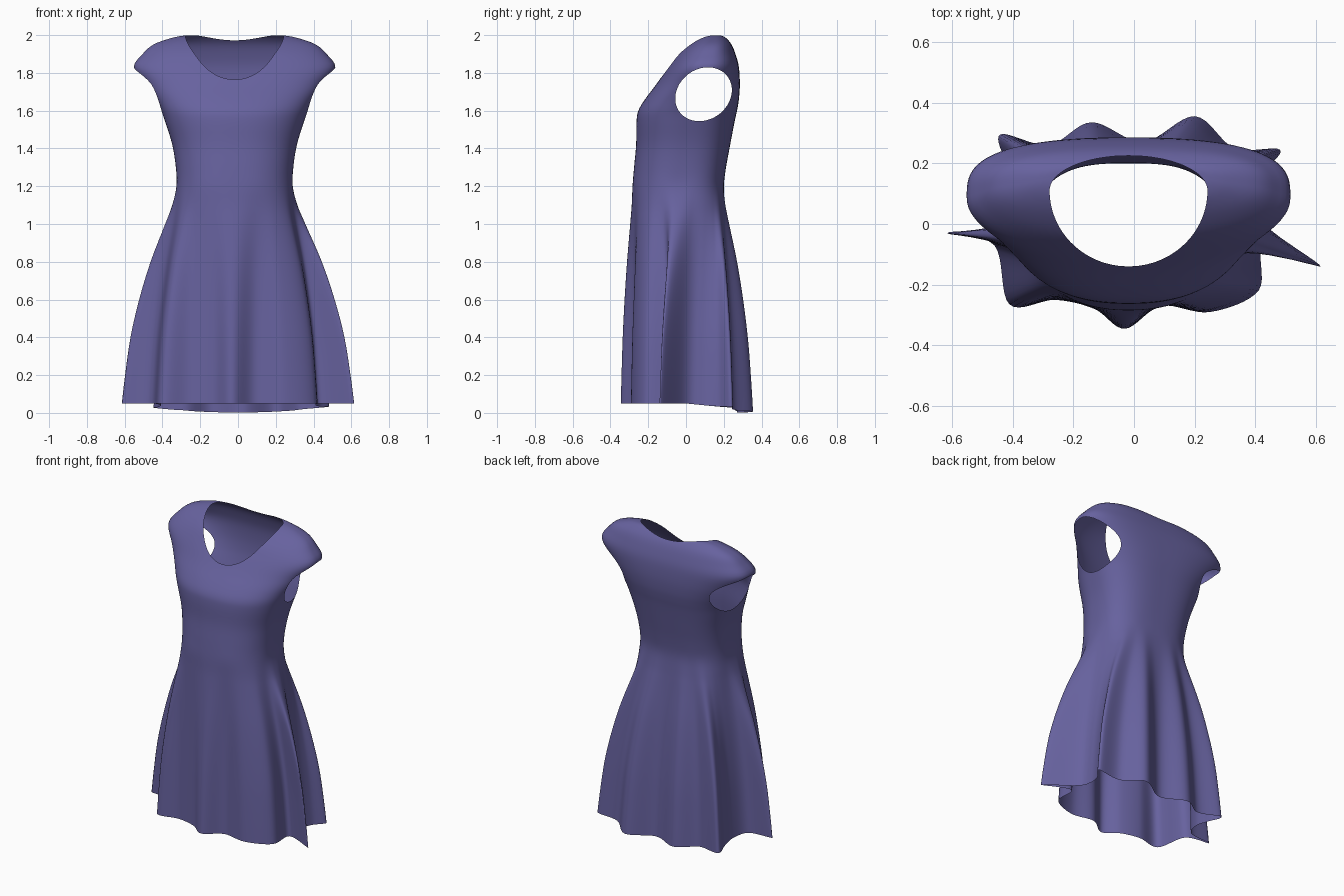
import bpy, bmesh, math
from math import cos, sin, pi

old = bpy.data.objects.get("Cube")
if old:
    bpy.data.objects.remove(old, do_unlink=True)

CENTRE_X = -0.018
COLUMN_STEPS, ROW_STEPS = 8, 4

# Fluted hem outline, counter-clockwise from the left side, even steps round the waist
HEM = [(.44, -.01), (.41, .08), (.43, .17), (.48, .245), (.33, .25), (.2, .355),
       (.03, .27), (-.14, .335), (-.28, .26), (-.44, .295), (-.42, .19), (-.41, .09),
       (-.46, -.01), (-.615, -.03), (-.46, -.07), (-.41, -.265), (-.26, -.25), (-.13, -.28),
       (-.03, -.345), (.09, -.27), (.25, -.29), (.41, -.22), (.43, -.07), (.615, -.14)]

# Height, half width, front y, back y, share of the hem outline
RINGS = [(.05, .31, -.283, .2, 1), (.2, .31, -.283, .2, .94), (.4, .31, -.283, .2, .84),
         (.6, .31, -.283, .2, .68), (.8, .31, -.283, .2, .47), (1, .31, -.283, .2, .2),
         (1.1, .31, -.283, .2, .07), (1.2, .308, -.283, .2, 0), (1.3, .311, -.275, .212, 0),
         (1.42, .33, -.264, .234, 0), (1.54, .367, -.262, .257, 0), (1.6, .39, -.252, .27, 0),
         (1.66, .422, -.217, .28, 0), (1.74, .475, -.157, .285, 0), (1.83, .533, -.095, .28, 0),
         (1.9, .487, -.045, .262, 0), (1.95, .43, .01, .241, 0), (1.983, .34, .06, .215, 0),
         (1.997, .27, .1, .195, 0), (2.0, .2, .13, .18, 0)]


def spline(points, steps, closed):
    """Smooth curve through tuples of any length."""
    n = len(points)
    pick = (lambda i: points[i % n]) if closed else (lambda i: points[min(max(i, 0), n - 1)])
    out = []
    for i in range(n if closed else n - 1):
        quad = [pick(i + k) for k in (-1, 0, 1, 2)]
        for s in range(steps):
            t = s / steps
            out.append(tuple(b + t * (c - a + t * (2*a - 5*b + 4*c - d + t * (3*(b - c) + d - a))) / 2
                             for a, b, c, d in zip(*quad)))
    return out if closed else out + [points[-1]]


def unit_section(turn):
    """Rounded cross-section, squarer at the back; side flutes start at mid depth."""
    angle = turn + 0.25 * cos(turn)
    power = 0.7 if sin(angle) > 0 else 0.86
    return [math.copysign(abs(v) ** power, v) for v in (cos(angle), sin(angle))]


def cut_opening(bm, field):
    """Trim away the cloth where field is negative, with a clean edge."""
    fresh = []
    for e in list(bm.edges):
        a, b = e.verts
        fa, fb = field(a.co), field(b.co)
        if fa * fb < 0:
            fresh.append(bmesh.utils.edge_split(e, a, fa / (fa - fb))[1])
    bmesh.ops.connect_verts(bm, verts=fresh)
    inside = [f for f in bm.faces if field(f.calc_center_median()) < 0]
    bmesh.ops.delete(bm, geom=inside, context='FACES')


def neck(p):
    if p.z < 1.5:
        return 1
    depth = 0.25 if p.y < 0.11 else 0.115
    return ((p.x - CENTRE_X) / 0.26) ** 2 + ((p.y - 0.11) / depth) ** 2 - 1


def armhole(p):
    y = p.y - 0.093
    z = p.z - 1.687 - 0.15 * y
    return (y / 0.15) ** 2 + (z / 0.141) ** 2 - 1


# Dress surface: bodice rings that blend into the fluted skirt
bm = bmesh.new()
hem = spline(HEM, COLUMN_STEPS, True)
count = len(hem)
section = [unit_section(2 * pi * i / count) for i in range(count)]
rows = []
for z, width, front, back, share in spline(RINGS, ROW_STEPS, False):
    row = []
    for (hx, hy), (ux, uy) in zip(hem, section):
        x = CENTRE_X + width * ux
        y = (front + back) / 2 + (back - front) / 2 * uy
        # The hem dips at the back
        dip = min(max(hy / 0.27, 0), 1) * (1 - (hx / 0.62) ** 2) * 0.048
        row.append(bm.verts.new((x + (hx - x) * share, y + (hy - y) * share,
                                 z - dip * max(share, 0) ** 3)))
    rows.append(row)
for low, high in zip(rows, rows[1:]):
    for i in range(count):
        j = (i + 1) % count
        bm.faces.new((low[i], low[j], high[j], high[i]))

# Neckline and armholes
cut_opening(bm, neck)
cut_opening(bm, armhole)

mesh = bpy.data.meshes.new("dress")
bm.to_mesh(mesh)
bm.free()
mesh.shade_smooth()
dress = bpy.data.objects.new("dress", mesh)
bpy.context.collection.objects.link(dress)

# Cloth colour
cloth = bpy.data.materials.new("violet_cloth")
cloth.use_nodes = True
colour = (0.135, 0.122, 0.345, 1)
cloth.diffuse_color = colour
cloth.node_tree.nodes["Principled BSDF"].inputs["Base Color"].default_value = colour
mesh.materials.append(cloth)
